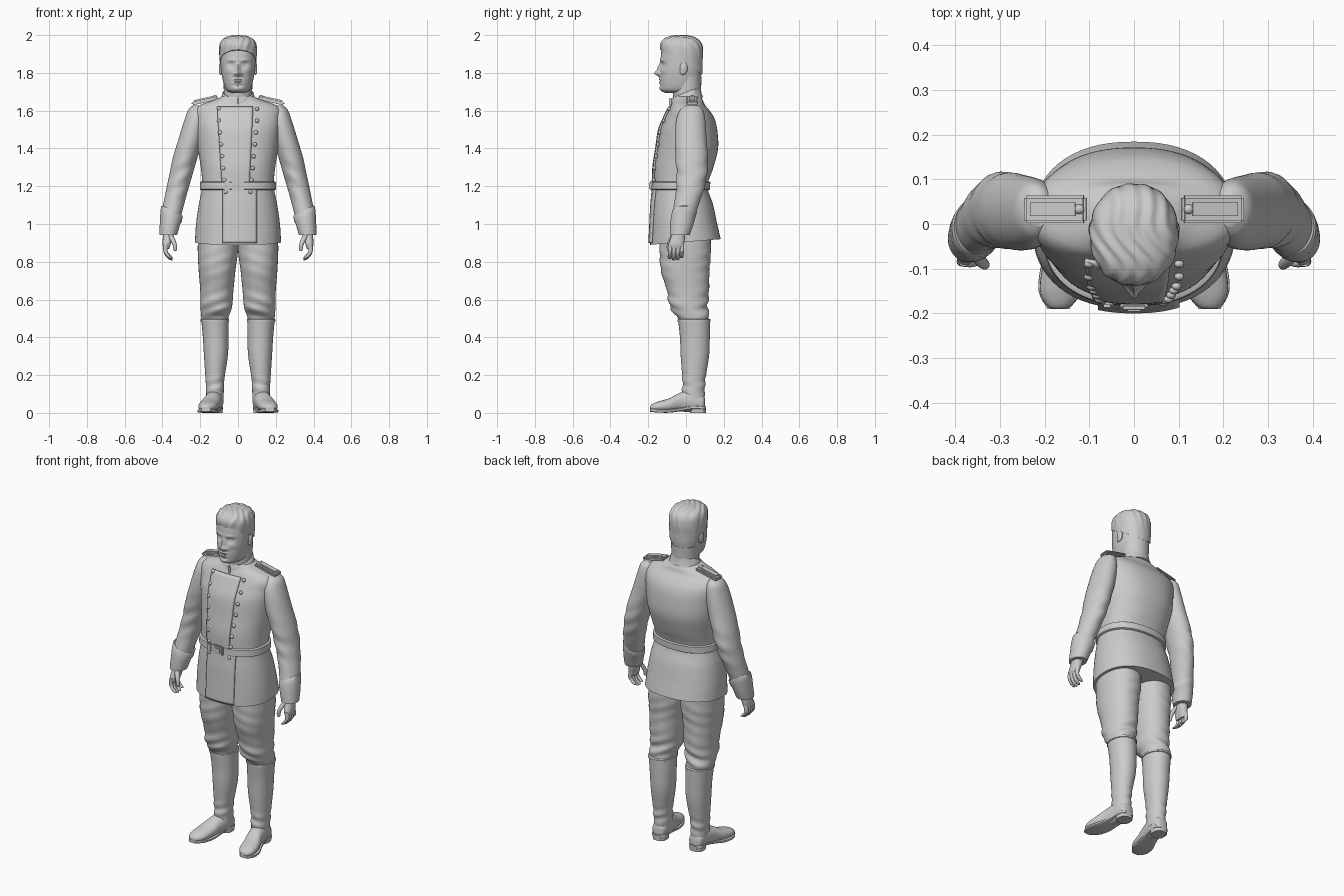
import bpy, bmesh, math
from mathutils import Vector

grey = bpy.data.materials.new("plain_grey")
grey.diffuse_color = (0.6, 0.6, 0.6, 1)


def finish(name, bm, mirror=False):
    bmesh.ops.recalc_face_normals(bm, faces=bm.faces)
    me = bpy.data.meshes.new(name)
    bm.to_mesh(me)
    bm.free()
    me.materials.append(grey)
    ob = bpy.data.objects.new(name, me)
    bpy.context.collection.objects.link(ob)
    if mirror:
        ob.modifiers.new("mirror", 'MIRROR')
    return ob


def smooth_rings(rings, steps):
    """Catmull-Rom interpolation between cross-sections."""
    out = []
    for i in range(len(rings) - 1):
        p0, p1 = rings[max(i - 1, 0)], rings[i]
        p2, p3 = rings[i + 1], rings[min(i + 2, len(rings) - 1)]
        for s in range(steps):
            t = s / steps
            out.append(tuple(0.5 * (2 * b + (c - a) * t + (2 * a - 5 * b + 4 * c - d) * t * t
                                    + (3 * b - a - 3 * c + d) * t ** 3)
                             for a, b, c, d in zip(p0, p1, p2, p3)))
    return out + [rings[-1]]


def loft(name, rings, n=2.0, seg=32, steps=4, axis='z', mirror=False, rule=None, cut=None):
    """Rings are (centre a, centre b, position, radius a, radius b)."""
    bm = bmesh.new()
    loops = []
    for ca, cb, pos, ra, rb in smooth_rings(rings, steps):
        loop = []
        for k in range(seg):
            a = 2 * math.pi * k / seg
            c, s = math.cos(a), math.sin(a)
            u = ca + ra * math.copysign(abs(c) ** (2 / n), c)
            v = cb + rb * math.copysign(abs(s) ** (2 / n), s)
            co = Vector((u, v, pos) if axis == 'z' else (u, pos, v))
            loop.append(bm.verts.new(rule(co) if rule else co))
        loops.append(loop)
    for lo, hi in zip(loops, loops[1:]):
        for k in range(seg):
            bm.faces.new((lo[k], lo[(k + 1) % seg], hi[(k + 1) % seg], hi[k]))
    bm.faces.new(loops[0])
    bm.faces.new(loops[-1])
    if cut:
        geom = bm.verts[:] + bm.edges[:] + bm.faces[:]
        bmesh.ops.bisect_plane(bm, geom=geom, plane_co=cut[0], plane_no=cut[1], clear_inner=True)
        bmesh.ops.holes_fill(bm, edges=[e for e in bm.edges if e.is_boundary])
    return finish(name, bm, mirror)


def ball(name, spots, size, mirror=False):
    bm = bmesh.new()
    for p in spots:
        vs = bmesh.ops.create_uvsphere(bm, u_segments=14, v_segments=8, radius=1)['verts']
        for v in vs:
            v.co = Vector(p) + Vector((v.co.x * size[0], v.co.y * size[1], v.co.z * size[2]))
    return finish(name, bm, mirror)


def box(name, loc, size, tilt=0, mirror=False, bevel=0.006):
    bm = bmesh.new()
    bmesh.ops.create_cube(bm, size=1)
    c, s = math.cos(tilt), math.sin(tilt)
    for v in bm.verts:
        x, y, z = (v.co[i] * size[i] for i in range(3))
        v.co = Vector(loc) + Vector((x * c + z * s, y, z * c - x * s))
    bmesh.ops.bevel(bm, geom=bm.edges[:], offset=bevel, segments=2, affect='EDGES')
    return finish(name, bm, mirror)


# coat body, with a hem lower at the front
TN = 2.3
TORSO = [(0, -.003, .905, .228, .187), (0, -.01, 1.0, .222, .175), (0, -.018, 1.1, .208, .162),
         (0, -.028, 1.2, .19, .143), (0, -.012, 1.3, .197, .157), (0, .008, 1.4, .213, .162),
         (0, .013, 1.5, .224, .152), (0, .018, 1.56, .23, .132), (0, .015, 1.6, .23, .11),
         (0, .01, 1.63, .2, .09), (0, .01, 1.655, .13, .08), (0, .005, 1.675, .085, .072)]
DENSE = smooth_rings(TORSO, 6)


def hem(co):
    co.z += .08 * co.y * max(0, 1 - (co.z - .905) / .1)
    return co


def section(z):
    for a, b in zip(DENSE, DENSE[1:]):
        if z <= b[2]:
            t = (z - a[2]) / (b[2] - a[2])
            return tuple(p + (q - p) * t for p, q in zip(a, b))
    return DENSE[-1]


def front_y(x, z):
    _, cy, _, rx, ry = section(z)
    return cy - ry * max(0, 1 - abs(x / rx) ** TN) ** (1 / TN)


loft("coat_body", TORSO, n=TN, seg=64, steps=6, rule=hem)


# front panels lying on the coat
def panel(name, x0, x1, z0, z1):
    bm = bmesh.new()
    nx, nz = 12, 24
    grid = []
    for j in range(nz + 1):
        z = z0 + (z1 - z0) * j / nz
        t = j / nz
        xa, xb = x0[0] + (x0[1] - x0[0]) * t, x1[0] + (x1[1] - x1[0]) * t
        row = []
        for i in range(nx + 1):
            x = xa + (xb - xa) * i / nx
            row.append(bm.verts.new((x, front_y(x, z) - .005, z)))
        grid.append(row)
    for j in range(nz):
        for i in range(nx):
            bm.faces.new((grid[j][i], grid[j][i + 1], grid[j + 1][i + 1], grid[j + 1][i]))
    ob = finish(name, bm)
    m = ob.modifiers.new("thickness", 'SOLIDIFY')
    m.thickness, m.offset = .009, 0


panel("breast_panel", (-.085, -.11), (.06, .08), 1.2, 1.62)
panel("skirt_panel", (-.08, -.08), (.1, .1), .9, 1.2)

# belt and buckle
belt = [(0, c[1], c[2], c[3] + e, c[4] + e)
        for c, e in ((section(1.18), .004), (section(1.184), .011),
                     (section(1.221), .011), (section(1.225), .004))]
loft("belt", belt, n=TN, seg=64, steps=1)
box("buckle", (0, -.183, 1.202), (.062, .016, .056))
box("buckle_plate", (0, -.188, 1.202), (.038, .016, .034), bevel=.004)
box("belt_keeper", (-.06, -.178, 1.202), (.028, .018, .052))

# two rows of buttons
spots = []
for i in range(8):
    z = 1.17 + .0628 * i
    x = .065 + .036 * min(1, i / 6)
    spots.append((x, front_y(x, z) - .007, z))
ball("buttons", spots, (.011, .009, .011), True)

# standing collar, higher at the back
def collar_slope(co):
    co.z += .4 * co.y
    return co


loft("collar", [(0, .004, 1.635, .098, .086), (0, .002, 1.66, .09, .08), (0, 0, 1.692, .083, .078),
                (0, 0, 1.697, .078, .073), (0, 0, 1.685, .07, .066)],
     seg=48, steps=1, rule=collar_slope)
box("collar_clasp", (0, -.083, 1.645), (.012, .014, .045), bevel=.004)

# shoulder straps
box("shoulder_strap", (.176, .033, 1.652), (.142, .062, .018), .22, True)
box("strap_trim", (.18, .033, 1.658), (.115, .042, .018), .22, True)
ball("strap_button", [(.122, .033, 1.675)], (.011, .011, .009), True)


# sleeves with soft folds near the elbow
def sleeve_folds(co):
    w = math.exp(-((co.z - 1.25) / .1) ** 2)
    co.y += .004 * w * math.sin(75 * co.z + 40 * co.x)
    return co


ARM = [(.212, .03, 1.628, .025, .035), (.22, .03, 1.605, .043, .06), (.226, .025, 1.55, .058, .077),
       (.25, .025, 1.45, .065, .084), (.28, .03, 1.35, .065, .085), (.305, .03, 1.25, .061, .08),
       (.33, .014, 1.15, .057, .07), (.352, -.012, 1.05, .053, .061), (.368, -.032, .95, .046, .053)]
loft("sleeve", ARM, seg=36, steps=6, mirror=True, rule=sleeve_folds)


def cuff_slope(co):
    if co.z > 1.0:
        co.z += .5 * (co.x - .35)
    return co


loft("cuff", [(.369, -.033, .943, .047, .053), (.36, -.022, 1.0, .054, .062),
              (.35, -.008, 1.065, .057, .066), (.348, -.006, 1.07, .05, .06)],
     seg=36, steps=2, mirror=True, rule=cuff_slope)

# hands
loft("palm", [(.369, -.034, .97, .028, .032), (.372, -.042, .93, .026, .037),
              (.378, -.052, .89, .021, .041), (.379, -.053, .868, .014, .036)],
     n=2.4, seg=20, mirror=True)
for i in range(4):
    y, d = -.084 + .021 * i, (.006, 0, .002, .012)[i]
    loft("finger_%d" % (i + 1),
         [(.38, y, .895, .012, .0115), (.385, y, .86, .0115, .011), (.375, y - .002, .832 + d, .011, .0105),
          (.358, y - .002, .814 + d, .01, .01), (.351, y - .002, .808 + d, .004, .004)],
         seg=12, steps=3, mirror=True)
loft("thumb", [(.36, -.06, .945, .015, .018), (.345, -.08, .915, .014, .014), (.334, -.09, .885, .011, .012),
               (.333, -.091, .862, .009, .009), (.334, -.091, .856, .003, .003)],
     seg=12, steps=3, mirror=True)


# trousers gathered above the boots
def trouser_folds(co):
    w = math.exp(-((co.z - .56) / .07) ** 2) + .35 * math.exp(-((co.z - .8) / .1) ** 2)
    co.y += .006 * w * math.sin(95 * co.z + 35 * co.x) * (1 if co.y < .01 else -1)
    co.x = max(co.x, 0)
    return co


loft("trouser_leg", [(.122, .043, .46, .064, .074), (.122, .036, .51, .073, .085), (.115, .015, .56, .083, .1),
                     (.112, .01, .65, .088, .112), (.111, -.004, .75, .097, .128),
                     (.107, -.004, .85, .106, .136), (.105, -.004, .95, .107, .135)],
     n=2.15, seg=40, steps=8, mirror=True, rule=trouser_folds)


# riding boots
def ankle_folds(co):
    co.y += .004 * math.exp(-((co.z - .15) / .05) ** 2) * math.sin(110 * co.z + 30 * co.x)
    return co


loft("boot_shaft", [(.122, .04, .05, .045, .057), (.122, .04, .12, .047, .06), (.122, .042, .18, .05, .061),
                    (.117, .047, .3, .063, .075), (.118, .047, .4, .068, .079), (.122, .043, .485, .072, .084)],
     n=2.1, seg=36, steps=7, mirror=True, rule=ankle_folds)
loft("boot_rim", [(.122, .043, .482, .07, .082), (.122, .043, .485, .0755, .0875),
                  (.122, .043, .495, .0755, .0875), (.122, .043, .498, .07, .082)],
     n=2.1, seg=36, steps=1, mirror=True)
loft("boot_foot", [(.122, .05, .1, .024, .028), (.122, .056, .085, .04, .044), (.124, .062, .03, .046, .058),
                   (.135, .057, -.03, .046, .05), (.152, .041, -.09, .051, .036),
                   (.163, .033, -.15, .047, .026), (.168, .028, -.183, .026, .016), (.169, .026, -.19, .008, .005)],
     n=2.2, seg=28, steps=5, axis='y', mirror=True)
loft("sole", [(.122, .026, .105, .025, .009), (.122, .027, .085, .042, .009), (.125, .028, .03, .042, .009),
              (.137, .018, -.03, .045, .009), (.153, .01, -.09, .054, .009),
              (.164, .011, -.15, .049, .009), (.169, .015, -.19, .024, .009)],
     n=5, seg=24, steps=5, axis='y', mirror=True)
loft("heel", [(.122, .063, 0, .04, .042), (.122, .063, .03, .042, .043)], n=2.6, steps=1, mirror=True)

# face features: (x, z, width, height, outward amount)
FACE = [(0, 1.797, .015, .014, .028), (0, 1.825, .011, .024, .016), (.02, 1.793, .009, .009, .008),
        (.035, 1.843, .019, .013, -.013), (.034, 1.868, .026, .008, .005), (.034, 1.842, .013, .006, .005),
        (0, 1.764, .026, .005, .006), (0, 1.757, .03, .003, -.005), (0, 1.749, .022, .006, .006),
        (0, 1.732, .026, .006, -.004), (0, 1.715, .026, .013, .007), (.05, 1.81, .02, .015, .004)]


def face(co):
    if co.y < -.03:
        for x, z, w, h, a in FACE:
            for sx in ((x,) if x == 0 else (x, -x)):
                co.y -= a * math.exp(-((co.x - sx) / w) ** 2 - ((co.z - z) / h) ** 2)
    return co


loft("neck", [(0, .01, 1.62, .075, .07), (0, .005, 1.7, .075, .075), (0, .012, 1.78, .078, .07)], seg=32)
loft("head", [(0, -.045, 1.693, .03, .06), (0, -.036, 1.703, .055, .09), (0, -.033, 1.72, .068, .102),
              (0, -.03, 1.76, .08, .108), (0, -.027, 1.81, .089, .109), (0, -.025, 1.86, .093, .11),
              (0, -.023, 1.91, .094, .108), (0, -.025, 1.955, .084, .095), (0, -.025, 1.985, .05, .06)],
     n=2.15, seg=112, steps=9, rule=face)
ball("ear", [(.091, -.012, 1.825)], (.011, .021, .034), True)
ball("ear_lobe", [(.092, -.02, 1.805)], (.008, .012, .016), True)


# combed hair, cut along a sloping hairline
def strands(co):
    d = (co - Vector((0, -.02, 1.88))).normalized()
    ridge = math.sin(170 * (co.x + .35 * co.y) + 2.5 * math.sin(38 * co.y + 20 * co.z))
    return co + d * (.0022 * ridge * min(1, max(.15, (co.z - 1.86) / .08)) - .001)


loft("hair", [(0, -.018, 1.74, .078, .092), (0, -.018, 1.8, .092, .105), (0, -.02, 1.86, .098, .109),
              (0, -.022, 1.91, .1, .113), (0, -.026, 1.95, .097, .111), (0, -.028, 1.976, .083, .094),
              (0, -.028, 1.991, .058, .068), (0, -.028, 1.998, .03, .036), (0, -.028, 1.9995, .006, .008)],
     n=2.15, seg=112, steps=7, rule=strands, cut=(Vector((0, -.02, 1.853)), Vector((0, .6, 1)).normalized()))

# smooth shading with sharp edges kept
for ob in bpy.context.collection.objects:
    ob.select_set(True)
    bpy.context.view_layer.objects.active = ob
bpy.ops.object.shade_smooth_by_angle(angle=math.radians(40))
